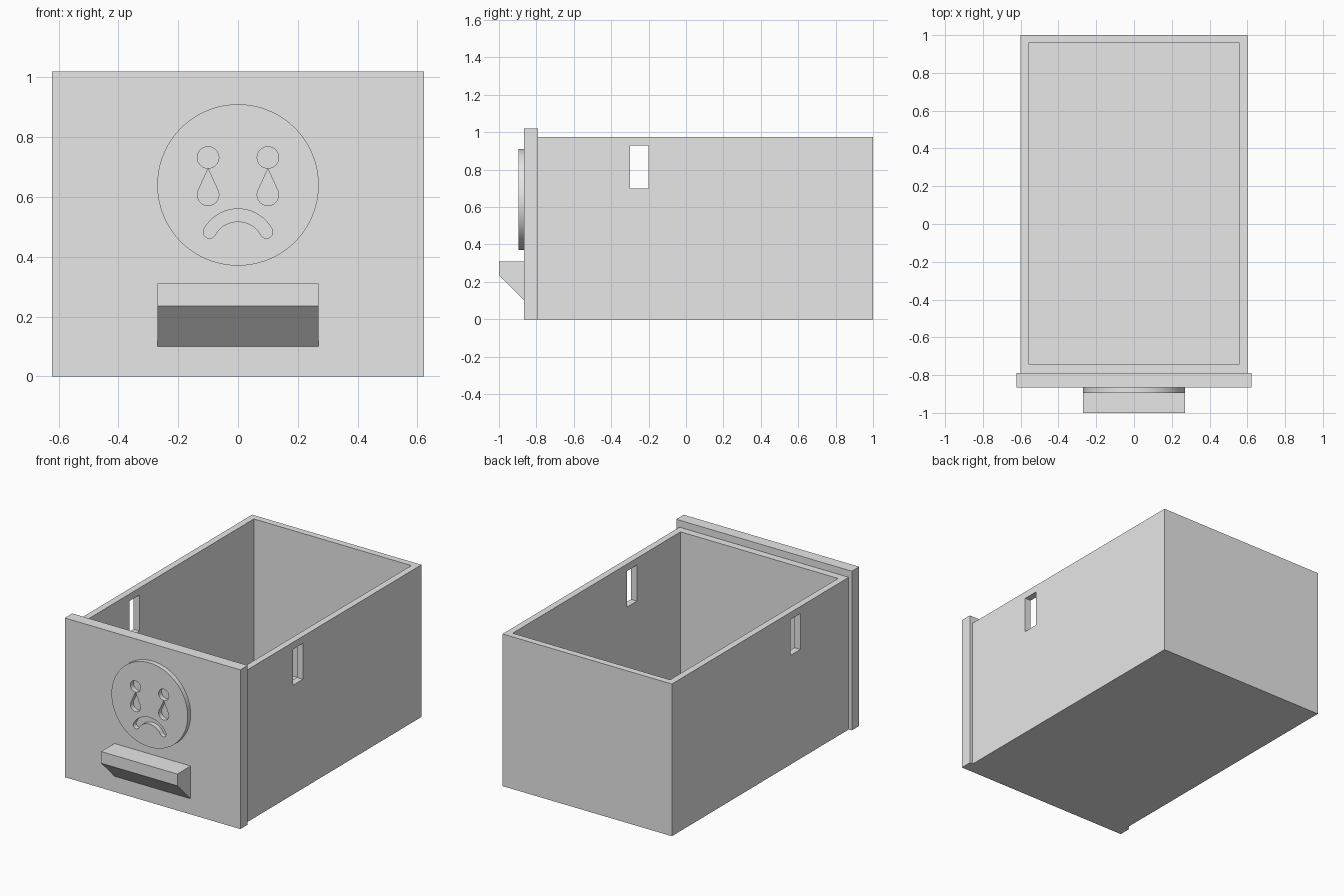
import bpy, bmesh
from math import cos, sin, acos, radians
from mathutils import Matrix

if "Cube" in bpy.data.objects:
    bpy.data.objects.remove(bpy.data.objects["Cube"], do_unlink=True)

grey = bpy.data.materials.new("plain_grey")
grey.use_nodes = True
grey.diffuse_color = (0.8, 0.8, 0.8, 1)
grey.node_tree.nodes["Principled BSDF"].inputs["Base Color"].default_value = (0.8, 0.8, 0.8, 1)


def add_object(name, data):
    obj = bpy.data.objects.new(name, data)
    bpy.context.collection.objects.link(obj)
    if not data.materials:
        data.materials.append(grey)
    return obj


def prism(name, profile, half_width):
    """Extrude a (y, z) profile along x, centred on x = 0."""
    bm = bmesh.new()
    face = bm.faces.new([bm.verts.new((-half_width, y, z)) for y, z in profile])
    side = bmesh.ops.extrude_face_region(bm, geom=[face])
    verts = [v for v in side["geom"] if isinstance(v, bmesh.types.BMVert)]
    bmesh.ops.translate(bm, verts=verts, vec=(2 * half_width, 0, 0))
    bmesh.ops.recalc_face_normals(bm, faces=bm.faces)
    mesh = bpy.data.meshes.new(name)
    bm.to_mesh(mesh)
    bm.free()
    return add_object(name, mesh)


def box(name, half_width, y0, y1, z0, z1):
    return prism(name, [(y0, z0), (y1, z0), (y1, z1), (y0, z1)], half_width)


def evaluated_mesh(obj):
    graph = bpy.context.evaluated_depsgraph_get()
    return bpy.data.meshes.new_from_object(obj.evaluated_get(graph))


def arc(cx, cz, r, start, end, steps):
    angles = [radians(start + (end - start) * i / steps) for i in range(steps + 1)]
    return [(cx + r * cos(a), cz + r * sin(a)) for a in angles]


def circle(cx, cz, r, steps):
    return arc(cx, cz, r, 0, 360, steps)[:-1]


# Open drawer body with a slot through both side walls
body = box("drawer_body", 0.6, -0.79, 1, 0, 0.975)
cutters = [box("cavity_cutter", 0.558, -0.742, 0.958, 0.042, 1.2),
           box("slot_cutter", 0.7, -0.3, -0.2, 0.7, 0.93)]
for cutter in cutters:
    cutter.hide_render = True
    cut = body.modifiers.new(cutter.name, "BOOLEAN")
    cut.operation = "DIFFERENCE"
    cut.solver = "EXACT"
    cut.object = cutter
finished = evaluated_mesh(body)
body.modifiers.clear()
body.data = finished
for cutter in cutters:
    bpy.data.objects.remove(cutter, do_unlink=True)

# Front panel and bevelled pull
box("front_panel", 0.622, -0.865, -0.79, 0, 1.02)
prism("pull_handle", [(-0.865, 0.31), (-1, 0.31), (-1, 0.235), (-0.865, 0.1)], 0.27)

# Sad face disc: outline with eyes, tears and mouth as holes
outlines = [circle(0, 0.64, 0.27, 96)]
for x in (-0.1, 0.1):
    outlines.append(circle(x, 0.732, 0.036, 32))
    tip, drop, r = 0.694, 0.607, 0.036
    tangent = 90 + acos(r / (tip - drop)) * 180 / 3.14159265
    outlines.append([(x, tip)] + arc(x, drop, r, tangent, 540 - tangent, 24))

mz, mr, thick, spread = 0.43, 0.109, 0.021, 61
a0, a1 = 90 - spread, 90 + spread
ends = [(mr * cos(radians(a)), mz + mr * sin(radians(a))) for a in (a0, a1)]
outlines.append(arc(0, mz, mr + thick, a0, a1, 24)
                + arc(*ends[1], thick, a1, a1 + 180, 10)[1:-1]
                + arc(0, mz, mr - thick, a1, a0, 24)
                + arc(*ends[0], thick, a0 - 180, a0, 10)[1:-1])

curve = bpy.data.curves.new("face_outline", "CURVE")
curve.dimensions = "2D"
curve.fill_mode = "BOTH"
curve.extrude = 0.015
for points in outlines:
    spline = curve.splines.new("POLY")
    spline.points.add(len(points) - 1)
    for point, (x, z) in zip(spline.points, points):
        point.co = (x, z, 0, 1)
    spline.use_cyclic_u = True
outline = add_object("face_outline", curve)
mesh = evaluated_mesh(outline)
bpy.data.objects.remove(outline, do_unlink=True)

mesh.transform(Matrix.Translation((0, -0.88, 0)) @ Matrix.Rotation(radians(90), 4, "X"))
bm = bmesh.new()
bm.from_mesh(mesh)
bmesh.ops.remove_doubles(bm, verts=bm.verts, dist=0.0001)
bmesh.ops.recalc_face_normals(bm, faces=bm.faces)
bm.to_mesh(mesh)
bm.free()
disc = add_object("sad_face_disc", mesh)
bpy.ops.object.select_all(action="DESELECT")
disc.select_set(True)
bpy.context.view_layer.objects.active = disc
bpy.ops.object.shade_smooth_by_angle(angle=radians(30))
